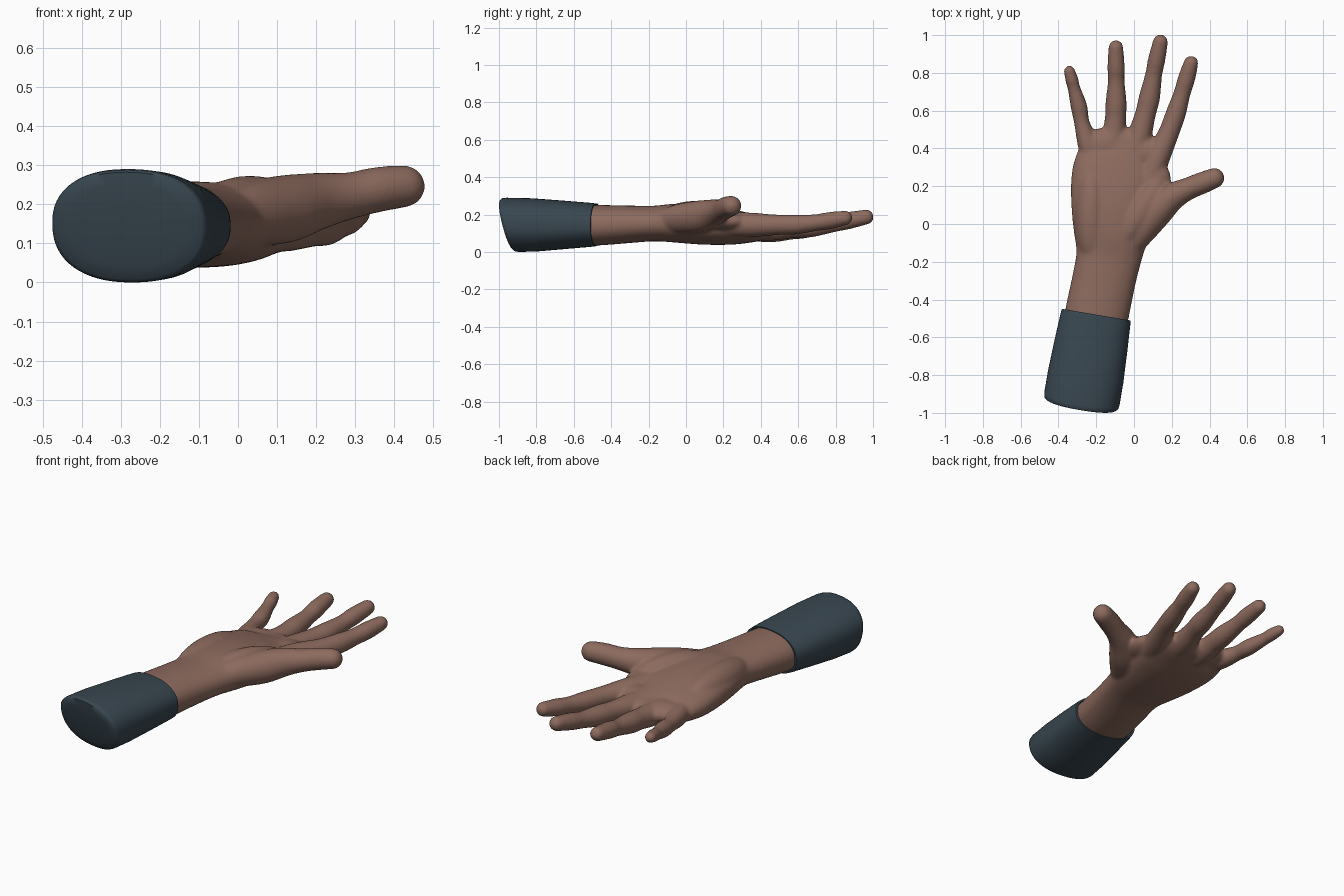
import bpy, bmesh, math
from mathutils import Vector, Matrix

cube = bpy.data.objects.get("Cube")
if cube:
    bpy.data.objects.remove(cube, do_unlink=True)


def material(name, rgb):
    m = bpy.data.materials.new(name)
    m.use_nodes = True
    m.diffuse_color = (*rgb, 1)
    node = next(n for n in m.node_tree.nodes if n.type == 'BSDF_PRINCIPLED')
    node.inputs["Base Color"].default_value = (*rgb, 1)
    node.inputs["Roughness"].default_value = 0.7
    return m


skin = material("brown skin", (0.265, 0.145, 0.112))
cloth = material("dark slate cloth", (0.04, 0.062, 0.08))


def spline(points, steps=6):
    """Catmull-Rom through points of any dimension."""
    p = [points[0]] + list(points) + [points[-1]]
    out = []
    for a, b, c, d in zip(p, p[1:], p[2:], p[3:]):
        for i in range(steps):
            t = i / steps
            out.append([0.5 * (2 * q + (r - o) * t + (2 * o - 5 * q + 4 * r - s) * t * t
                               + (3 * q - o - 3 * r + s) * t ** 3)
                        for o, q, r, s in zip(a, b, c, d)])
    return out + [list(points[-1])]


def ring(bm, centre, tangent, w, h, power=2.0, lean=0.0, sides=40):
    """Superellipse section square to the tangent; lean tips it fore and aft."""
    side = tangent.cross(Vector((0, 0, 1))).normalized()
    up = side.cross(tangent)
    verts = []
    for i in range(sides):
        a = 2 * math.pi * i / sides
        c, s = math.cos(a), math.sin(a)
        u = math.copysign(abs(c) ** (2 / power), c) * w
        v = math.copysign(abs(s) ** (2 / power), s) * h
        verts.append(bm.verts.new(centre + side * u + up * v + tangent * lean * v))
    return verts


def bridge(bm, rings):
    for a, b in zip(rings, rings[1:]):
        n = len(a)
        for i in range(n):
            j = (i + 1) % n
            bm.faces.new((a[i], a[j], b[j], b[i]))
    bm.faces.new(rings[0][::-1])
    bm.faces.new(rings[-1])


def limb(bm, points, power=2.0, dome=1.0):
    """Tube through (x, y, z, half width, half height) with a rounded far end."""
    pts = spline(points)
    pos = [Vector(p[:3]) for p in pts]
    last = len(pts) - 1
    rings = []
    for i, p in enumerate(pts):
        t = (pos[min(i + 1, last)] - pos[max(i - 1, 0)]).normalized()
        rings.append(ring(bm, pos[i], t, p[3], p[4], power))
    w, h = pts[-1][3:]
    for k in range(1, 6):
        a = k * math.pi / 11
        rings.append(ring(bm, pos[-1] + t * h * dome * math.sin(a), t,
                          w * math.cos(a), h * math.cos(a), power))
    bridge(bm, rings)


def pad(bm, centre, radii, turn=0.0):
    m = (Matrix.Translation(centre) @ Matrix.Rotation(math.radians(turn), 4, 'Z')
         @ Matrix.Diagonal((*radii, 1)))
    bmesh.ops.create_uvsphere(bm, u_segments=32, v_segments=20, radius=1, matrix=m)


def finish(bm, name, mat):
    bmesh.ops.recalc_face_normals(bm, faces=bm.faces)
    me = bpy.data.meshes.new(name)
    bm.to_mesh(me)
    bm.free()
    ob = bpy.data.objects.new(name, me)
    bpy.context.collection.objects.link(ob)
    me.materials.append(mat)
    bpy.ops.object.select_all(action='DESELECT')
    ob.select_set(True)
    bpy.context.view_layer.objects.active = ob
    return ob


# Hand: forearm and palm
bm = bmesh.new()
limb(bm, [(-.21, -.56, .143, .165, .104), (-.195, -.47, .143, .169, .108),
          (-.16, -.3, .148, .168, .1), (-.133, -.17, .152, .174, .095),
          (-.12, -.05, .154, .2, .104), (-.11, .1, .146, .223, .107),
          (-.095, .25, .133, .235, .094), (-.07, .36, .124, .22, .072),
          (-.07, .42, .122, .185, .057)], power=2.2, dome=1.6)

# Fleshy pads at the thumb base, the little finger side, the finger roots and the web
pad(bm, (.03, .05, .185), (.085, .22, .088), -32)
pad(bm, (-.225, .04, .175), (.09, .26, .088))
pad(bm, (-.155, .41, .13), (.125, .1, .056))
pad(bm, (.06, .37, .14), (.12, .09, .056))
pad(bm, (.105, .21, .165), (.09, .13, .05), -10)

# Fingers: x, y, z, radius, swelling at each joint
fingers = {
    "little": [(-.2, .22, .135, .05), (-.247, .43, .128, .053), (-.277, .54, .132, .041),
               (-.291, .62, .139, .044), (-.318, .72, .157, .034), (-.328, .76, .167, .035),
               (-.342, .809, .178, .03)],
    "ring": [(-.12, .25, .125, .06), (-.107, .45, .115, .063), (-.098, .56, .122, .056),
             (-.095, .64, .13, .056), (-.094, .76, .147, .044), (-.095, .83, .162, .046),
             (-.096, .935, .18, .039)],
    "middle": [(-.01, .25, .13, .06), (.027, .45, .125, .064), (.06, .58, .13, .055),
               (.082, .67, .135, .056), (.104, .79, .151, .045), (.12, .87, .168, .046),
               (.14, .964, .187, .04)],
    "index": [(.05, .12, .15, .06), (.117, .33, .145, .066), (.183, .48, .145, .055),
              (.223, .59, .147, .053), (.254, .69, .156, .045), (.278, .77, .168, .046),
              (.302, .852, .182, .039)],
    "thumb": [(-.05, -.17, .16, .05), (.025, -.05, .175, .078), (.115, .063, .187, .087),
              (.2, .142, .207, .074), (.285, .186, .222, .06), (.36, .217, .238, .058),
              (.425, .243, .246, .054)],
}
for path in fingers.values():
    limb(bm, [(*p, p[3]) for p in path])

# Fuse everything into one smooth skin
hand = finish(bm, "hand", skin)
fuse = hand.modifiers.new("fuse", 'REMESH')
fuse.mode = 'VOXEL'
fuse.voxel_size = 0.009
fuse.use_smooth_shade = True
soften = hand.modifiers.new("soften", 'SMOOTH')
soften.factor = 0.5
soften.iterations = 10
for name in ("fuse", "soften"):
    bpy.ops.object.modifier_apply(modifier=name)
hand.data.materials.clear()
hand.data.materials.append(skin)
bpy.ops.object.shade_smooth()

# Sleeve: slanted, slightly domed end, tapering to a cuff with a recessed rim
bm = bmesh.new()
start, end = Vector((-.28, -.95, .145)), Vector((-.2, -.48, .145))
axis = (end - start).normalized()
sections = [(-.02, .08, .055, -.26), (-.012, .15, .105, -.26), (0, .19, .137, -.26),
            (.014, .199, .143, -.25), (.05, .202, .145, -.23),
            (.3, .202, .142, -.12), (.65, .195, .129, -.03), (.95, .187, .117, 0),
            (1, .184, .114, 0), (1, .172, .109, 0), (.94, .168, .106, 0)]
bridge(bm, [ring(bm, start.lerp(end, t), axis, w, h, 2.3, lean, 64)
            for t, w, h, lean in sections])
finish(bm, "sleeve", cloth)
bpy.ops.object.shade_smooth_by_angle(angle=math.radians(50))
